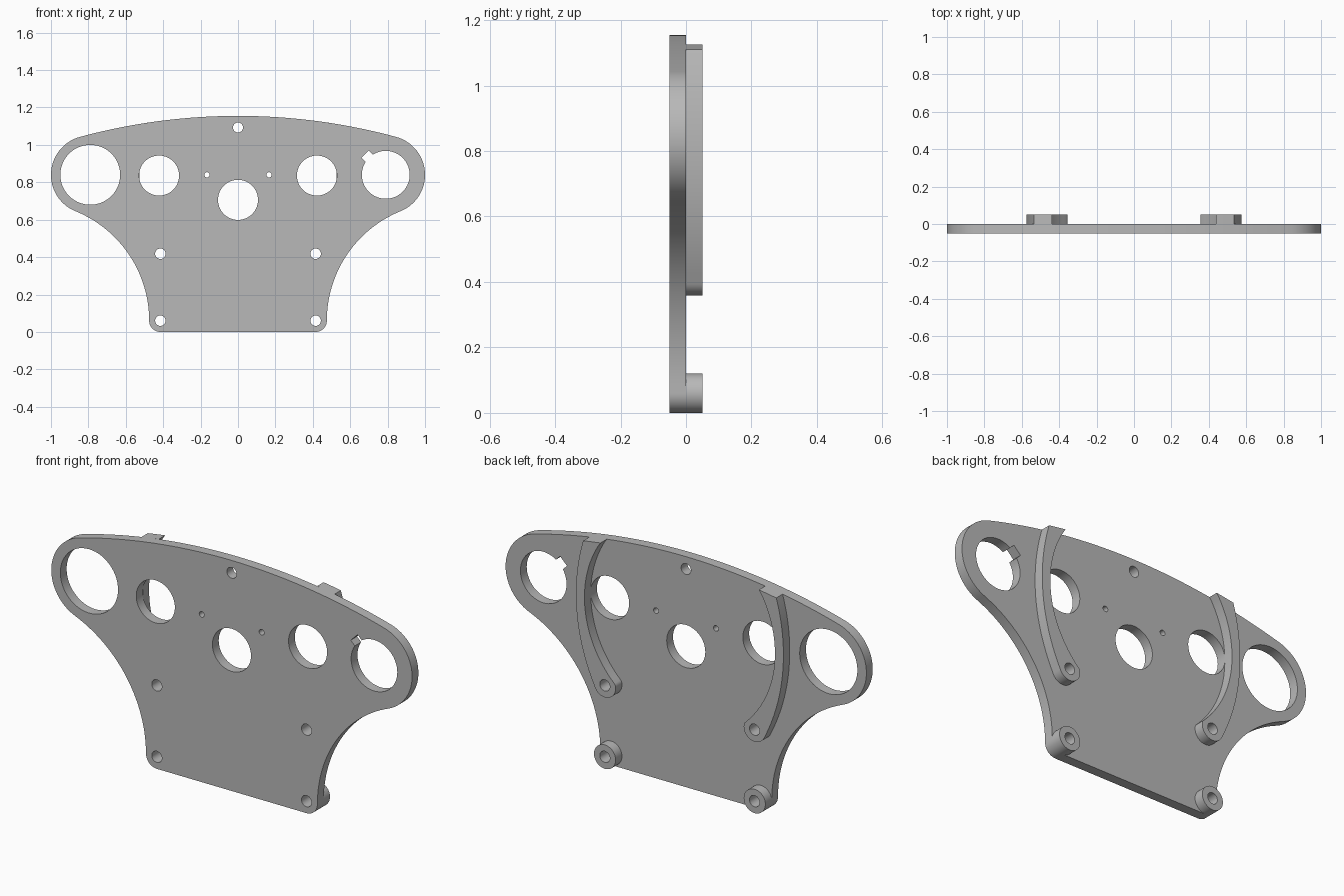
import bpy, bmesh
from math import sin, cos, asin, degrees, radians, pi

cube = bpy.data.objects.get("Cube")
if cube:
    bpy.data.objects.remove(cube, do_unlink=True)

grey = bpy.data.materials.new("plain grey")
grey.use_nodes = True
COLOUR = (0.48, 0.48, 0.48, 1)
grey.diffuse_color = COLOUR
grey.node_tree.nodes["Principled BSDF"].inputs["Base Color"].default_value = COLOUR

THICK = 0.05


def arc(cx, cz, r, a0, a1, n=16):
    """Points on an arc in the x-z plane, angles in degrees."""
    steps = [radians(a0 + (a1 - a0) * i / n) for i in range(n + 1)]
    return [(cx + r * cos(a), cz + r * sin(a)) for a in steps]


def circle(cx, cz, r, n=56):
    return arc(cx, cz, r, 0, 360, n)[:-1]


def mirrored(points):
    return [(-x, z) for x, z in reversed(points)]


def slab(name, loops, y):
    """Fill nested outlines, extrude them along y and turn them upright."""
    curve = bpy.data.curves.new(name, 'CURVE')
    curve.dimensions = '2D'
    curve.fill_mode = 'BOTH'
    curve.extrude = THICK / 2
    for loop in loops:
        spline = curve.splines.new('POLY')
        spline.points.add(len(loop) - 1)
        for point, (x, z) in zip(spline.points, loop):
            point.co = (x, z, 0, 1)
        spline.use_cyclic_u = True
    obj = bpy.data.objects.new(name, curve)
    bpy.context.collection.objects.link(obj)
    obj.rotation_euler = (pi / 2, 0, 0)
    obj.location.y = y
    bpy.ops.object.select_all(action='DESELECT')
    obj.select_set(True)
    bpy.context.view_layer.objects.active = obj
    bpy.ops.object.convert(target='MESH')
    obj = bpy.context.object
    bm = bmesh.new()
    bm.from_mesh(obj.data)
    bmesh.ops.remove_doubles(bm, verts=bm.verts, dist=0.0001)
    bmesh.ops.recalc_face_normals(bm, faces=bm.faces)
    bm.to_mesh(obj.data)
    bm.free()
    obj.data.materials.clear()
    obj.data.materials.append(grey)
    bpy.ops.object.shade_smooth_by_angle(angle=radians(30))
    return obj


# Plate outline: foot corner, concave flank, round ear, shallow crown
EAR_X, EAR_Z = 0.79, 0.84
CROWN_Z, CROWN_R = -2.079, 3.234
half = arc(0.415, 0.06, 0.06, -90, 0, 10)
half += arc(1.107, 0.06, 0.632, 180, 112.1, 28)[1:]
half += arc(EAR_X, EAR_Z, 0.21, -67.9, 74.85, 32)[1:]
half += arc(0, CROWN_Z, CROWN_R, 74.85, 90, 20)[1:]
outline = half + mirrored(half)[1:]

# Holes in the plate
BOLT_X, BOLT_R = 0.415, 0.028
RIB_Z, FOOT_Z = 0.418, 0.06
holes = [circle(-EAR_X, EAR_Z, 0.16), circle(0, 0.706, 0.107),
         circle(0, 1.093, 0.027)]
for s in (-1, 1):
    holes += [circle(s * 0.422, 0.836, 0.107), circle(s * 0.166, EAR_Z, 0.014, 24)]
    holes += [circle(s * BOLT_X, z, BOLT_R, 32) for z in (RIB_Z, FOOT_Z)]

# Smaller ear hole with a square key notch
KEY_HALF, KEY_END, EAR_R = 0.027, 0.157, 0.128
d = degrees(asin(KEY_HALF / EAR_R))
keyed = arc(EAR_X, EAR_Z, EAR_R, 135 + d, 495 - d, 52)
for side in (1, -1):
    c = cos(pi / 4)
    keyed.append((EAR_X + c * (side * KEY_HALF - KEY_END),
                  EAR_Z + c * (side * KEY_HALF + KEY_END)))
holes.append(keyed)

slab("plate", [outline] + holes, -THICK / 2)

# Curved ribs that end in a bolt boss, and the foot bosses below them
rib = arc(-0.4, 0.835, 0.975, -26.5, 16.4, 28)
rib += arc(0, CROWN_Z, CROWN_R, 80.5, 82.2, 4)[1:]
rib += arc(-0.012, 0.83, 0.54, 33.1, -46.2, 32)[1:]
rib += arc(BOLT_X, RIB_Z, 0.06, 157, 343, 24)[1:-1]

for side, s in (("left", 1), ("right", -1)):
    shape = rib if s > 0 else mirrored(rib)
    slab(side + "_rib", [shape, circle(s * BOLT_X, RIB_Z, BOLT_R, 32)], THICK / 2)
    slab(side + "_foot_boss", [circle(s * BOLT_X, FOOT_Z, 0.06),
                               circle(s * BOLT_X, FOOT_Z, BOLT_R, 32)], THICK / 2)
